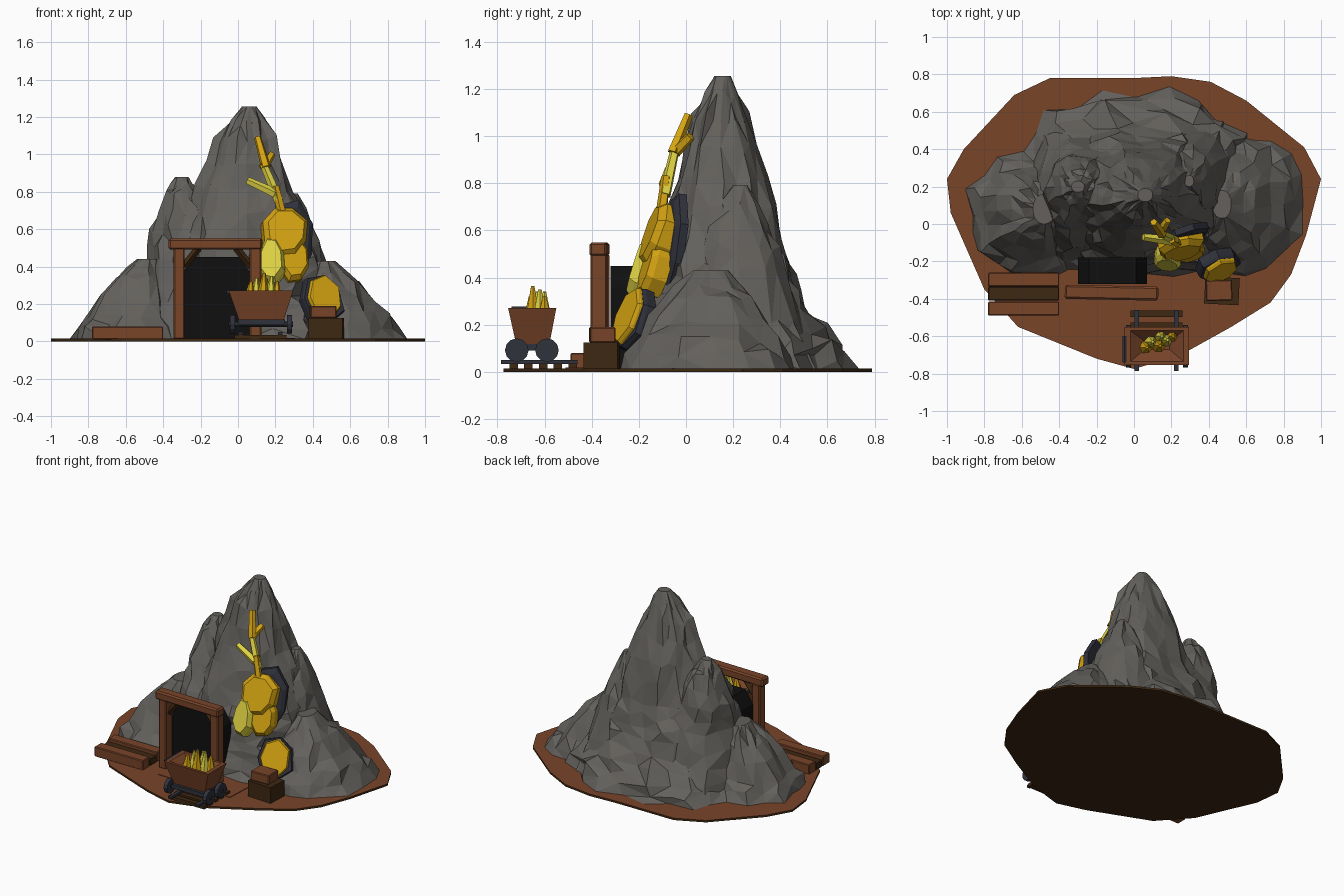
import bpy, bmesh, math, random
from mathutils import Vector, Matrix

if "Cube" in bpy.data.objects:
    bpy.data.objects.remove(bpy.data.objects["Cube"])

random.seed(7)


def material(name, rgb):
    m = bpy.data.materials.new(name)
    m.diffuse_color = (*rgb, 1)
    m.use_nodes = True
    m.node_tree.nodes["Principled BSDF"].inputs["Base Color"].default_value = m.diffuse_color
    return m


ROCK = material("grey rock", (0.125, 0.118, 0.107))
BROWN = material("brown wood and earth", (0.19, 0.058, 0.022))
DARK = material("dark brown wood", (0.048, 0.021, 0.006))
GOLD = material("gold ore", (0.66, 0.37, 0.006))
YELLOW = material("pale yellow ore", (0.73, 0.64, 0.055))
METAL = material("dark iron", (0.03, 0.032, 0.045))
BLACK = material("tunnel black", (0.005, 0.005, 0.005))


def finish(name, bm, *mats):
    bmesh.ops.recalc_face_normals(bm, faces=bm.faces)
    me = bpy.data.meshes.new(name)
    bm.to_mesh(me)
    bm.free()
    for m in mats:
        me.materials.append(m)
    ob = bpy.data.objects.new(name, me)
    bpy.context.collection.objects.link(ob)
    return ob


def loft(bm, loops):
    """Skin equal-length point loops and cap both ends."""
    rows = [[bm.verts.new(p) for p in loop] for loop in loops]
    n = len(rows[0])
    for a, b in zip(rows, rows[1:]):
        for i in range(n):
            j = (i + 1) % n
            bm.faces.new((a[i], a[j], b[j], b[i]))
    bm.faces.new(rows[0])
    bm.faces.new(rows[-1])


def box(name, x, y, z, mat, rot=0, bevel=0.0):
    bm = bmesh.new()
    size = [b - a for a, b in (x, y, z)]
    mid = Vector([(a + b) / 2 for a, b in (x, y, z)])
    bmesh.ops.create_cube(bm, size=1)
    bmesh.ops.scale(bm, vec=size, verts=bm.verts)
    if bevel:
        bmesh.ops.bevel(bm, geom=bm.edges[:], offset=bevel, segments=1, affect='EDGES')
    bmesh.ops.transform(bm, matrix=Matrix.Translation(mid) @ Matrix.Rotation(rot, 4, 'Z'), verts=bm.verts)
    return finish(name, bm, mat)


def rod(name, a, b, r1, r2, mat, sides=6):
    a, b = Vector(a), Vector(b)
    bm = bmesh.new()
    bmesh.ops.create_cone(bm, cap_ends=True, segments=sides, radius1=r1, radius2=r2, depth=(b - a).length)
    q = (b - a).to_track_quat('Z', 'Y').to_matrix().to_4x4()
    bmesh.ops.transform(bm, matrix=Matrix.Translation((a + b) / 2) @ q, verts=bm.verts)
    return finish(name, bm, mat)


def slab(name, c, normal, rx, ry, thick, mat, sides=8, taper=0.8):
    """Faceted plate facing along normal, with a chamfered front."""
    q = Vector(normal).to_track_quat('Z', 'Y')
    jit = [random.uniform(0.9, 1.08) for _ in range(sides)]

    def ring(s, h):
        return [Vector(c) + q @ Vector((rx * s * k * math.cos(math.tau * (i + .5) / sides),
                                        ry * s * k * math.sin(math.tau * (i + .5) / sides), h))
                for i, k in enumerate(jit)]
    bm = bmesh.new()
    loft(bm, [ring(1, -thick / 2), ring(1, thick / 5), ring(taper, thick / 2)])
    return finish(name, bm, mat)


def crag(name, rings, n):
    """Craggy peak through bounding rings (z, x0, x1, y0, y1), top first."""
    rows = []
    for a, b in zip(rings, rings[1:]):
        rows += [a, tuple((p + q) / 2 for p, q in zip(a, b))]
    rows.append(rings[-1])
    fold = [random.uniform(0.89, 1.05) for _ in range(n)]
    loops = []
    for k, (z, x0, x1, y0, y1) in enumerate(rows):
        loop = []
        for i in range(n):
            t = math.tau * (i + random.uniform(-.25, .25)) / n
            c, s = math.cos(t), math.sin(t)
            f = (fold[i] * random.uniform(0.94, 1.06)) if k else 1
            px = math.copysign(abs(c) ** .9, c) * f
            py = math.copysign(abs(s) ** .9, s) * f
            dz = random.uniform(-.025, .025) if 0 < k < len(rows) - 1 and z > 0.06 else 0
            loop.append(((x0 + x1) / 2 + px * (x1 - x0) / 2, (y0 + y1) / 2 + py * (y1 - y0) / 2, z + dz))
        loops.append(loop)
    bm = bmesh.new()
    loft(bm, loops)
    bmesh.ops.triangulate(bm, faces=[f for f in bm.faces if len(f.verts) == 4])
    return finish(name, bm, ROCK)


# Ground disc, earth on top and dark beneath
outline = [(-1, .24), (-.91, .40), (-.64, .69), (-.45, .78), (0, .78), (.2, .79), (.41, .76), (.6, .66),
           (.91, .41), (1, .24), (.92, -.06), (.84, -.27), (.73, -.42), (.52, -.55), (.25, -.70), (0, -.775),
           (-.2, -.72), (-.62, -.55), (-.8, -.35), (-.98, .06)]
bm = bmesh.new()
loft(bm, [[(x, y, z) for x, y in outline] for z in (0, .014)])
bm.normal_update()
for f in bm.faces:
    f.material_index = 0 if f.calc_center_median().z > .01 else 1
finish("ground", bm, BROWN, DARK)

# Mountain: main peak, two spires, two side mounds
crag("main_peak", [(1.255, .02, .10, .12, .19), (1.08, -.13, .21, .03, .27), (.82, -.22, .30, -.04, .36),
                   (.56, -.34, .41, -.12, .43), (.40, -.42, .47, -.17, .48), (.25, -.46, .52, -.21, .54),
                   (.12, -.56, .62, -.25, .67), (.01, -.64, .68, -.30, .76)], 24)
crag("left_spire", [(.88, -.335, -.265, .17, .23), (.79, -.39, -.21, .10, .30), (.6, -.465, -.1, .0, .37),
                    (.42, -.48, .0, -.09, .42), (.2, -.55, .1, -.19, .5), (.01, -.6, .2, -.27, .58)], 16)
crag("right_spire", [(.79, .27, .32, .20, .26), (.62, .19, .405, .08, .36), (.42, .1, .47, -.02, .45),
                     (.01, .0, .6, -.2, .6)], 14)
crag("left_mound", [(.44, -.54, -.42, .0, .16), (.33, -.67, -.35, -.08, .24), (.13, -.83, -.3, -.19, .32),
                    (.01, -.9, -.2, -.28, .42)], 18)
crag("right_mound", [(.43, .42, .52, .03, .18), (.3, .32, .66, -.11, .3), (.14, .25, .81, -.2, .42),
                     (.01, .15, .92, -.28, .52)], 18)

# Tunnel mouth: chamfered black block
arch = [(-.30, .015), (.07, .015), (.07, .36), (.01, .45), (-.24, .45), (-.30, .36)]
bm = bmesh.new()
loft(bm, [[(x, y, z) for x, z in arch] for y in (-.32, -.18)])
finish("tunnel_mouth", bm, BLACK)

# Timber portal
box("left_post", (-.345, -.285), (-.395, -.325), (.01, .5), BROWN, bevel=.007)
box("right_post", (.062, .125), (-.405, -.335), (.01, .5), BROWN, bevel=.007)
box("lintel", (-.37, .13), (-.405, -.33), (.49, .55), BROWN, rot=-.02, bevel=.01)
for side, x, d in (("left", -.29, .08), ("right", .07, -.08)):
    rod(side + "_brace", (x, -.355, .40), (x + d, -.355, .50), .02, .02, DARK, 4)

# Timber stack on the left
for name, y0, top, mat in (("front_beam", -.49, .08, BROWN), ("middle_beam", -.41, .06, DARK),
                           ("back_beam", -.335, .08, BROWN)):
    box(name, (-.78, -.40), (y0, y0 + .075), (.01, top), mat, bevel=.005)

# Crates on the right
box("large_crate", (.378, .562), (-.43, -.285), (.01, .125), DARK, rot=-.05)
box("small_crate", (.385, .525), (-.41, -.30), (.125, .19), BROWN, rot=.03, bevel=.005)

# Path plate, rails and sleepers
box("path_plate", (-.28, .3), (-.50, -.28), (.01, .018), BROWN, rot=-.04)
for y in (-.73, -.67, -.605, -.545, -.48):
    box("sleeper", (-.02, .26), (y - .018, y + .018), (.012, .035), DARK)
for x in (.015, .225):
    box("rail", (x - .012, x + .012), (-.785, -.46), (.034, .05), METAL)

# Mine cart
def cart_ring(x0, x1, y0, y1, z):
    return [(x0, y0, z), (x1, y0, z), (x1, y1, z), (x0, y1, z)]


bm = bmesh.new()
loft(bm, [cart_ring(.06, .19, -.67, -.63, .21), cart_ring(-.02, .265, -.735, -.57, .272),
          cart_ring(-.05, .295, -.755, -.55, .272), cart_ring(.005, .245, -.72, -.58, .115)])
finish("cart_tub", bm, BROWN)
box("cart_chassis", (.0, .25), (-.74, -.56), (.09, .118), METAL)
for y in (-.718, -.59):
    rod("axle", (-.05, y, .092), (.295, y, .092), .015, .015, METAL)
    for x in (-.03, .275):
        rod("wheel", (x - .014, y, .092), (x + .014, y, .092), .05, .05, METAL, 12)
rod("cart_handle", (-.05, -.74, .265), (-.05, -.60, .265), .012, .012, METAL)

# Ore load in the cart
for i, (x, y, h) in enumerate(((.06, -.66, .32), (.09, -.63, .34), (.13, -.65, .365), (.17, -.62, .35),
                               (.20, -.60, .32), (.14, -.60, .34))):
    rod("cart_ore", (x, y, .2), (x + .01, y, h), .04, .008, (GOLD, YELLOW)[i % 2], 6)

# Large ore outcrop on the slope
slab("upper_ore_backing", (.275, -.06, .54), (.3, -1, .12), .135, .22, .05, METAL)
slab("upper_ore", (.25, -.11, .58), (.2, -1, .35), .13, .15, .1, GOLD)
slab("middle_ore", (.295, -.13, .44), (.25, -1, .3), .085, .13, .09, GOLD)
slab("pale_ore", (.18, -.175, .43), (-.1, -1, .3), .075, .14, .1, YELLOW)

# Small ore outcrop beside the crates
n = Vector((.42, -.9, .38)).normalized()
c = Vector((.445, -.215, .22))
slab("lower_ore_backing", c, n, .125, .155, .06, METAL, 7, .95)
slab("lower_ore", c + n * .03, n, .10, .128, .05, GOLD, 7, .93)

# Branching ore vein
for a, b, mat in (((.25, -.11, .62), (.20, -.085, .83), GOLD), ((.22, -.09, .75), (.135, -.045, .95), YELLOW),
                  ((.20, -.09, .79), (.05, -.07, .86), YELLOW), ((.15, -.055, .93), (.105, .01, 1.09), GOLD),
                  ((.135, -.05, .93), (.18, .02, 1.0), GOLD)):
    rod("ore_vein", a, b, .027, .02, mat, 5)
